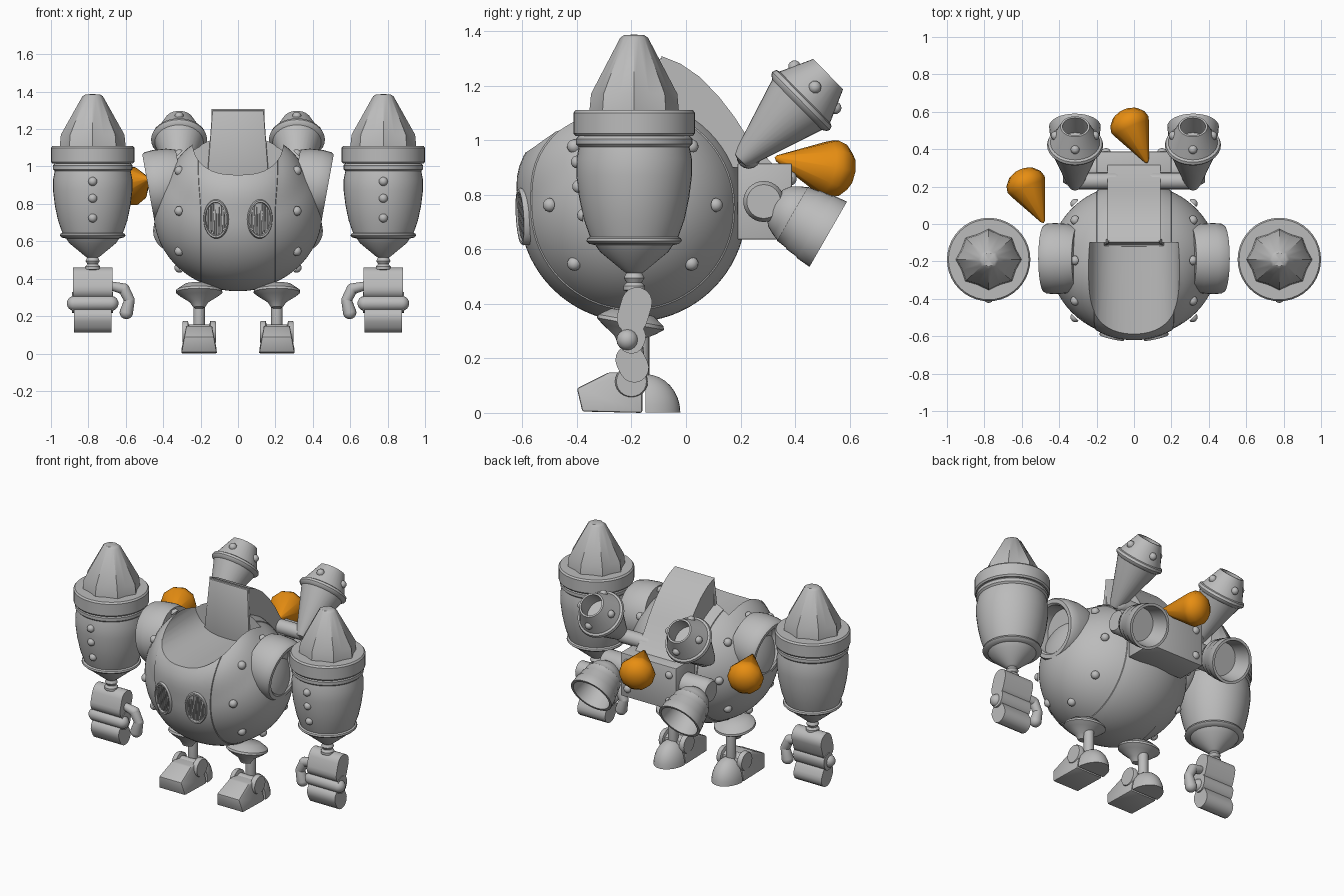
import bpy, bmesh, math
from mathutils import Vector, Matrix

if "Cube" in bpy.data.objects:
    bpy.data.objects.remove(bpy.data.objects["Cube"])

def material(name, rgb):
    m = bpy.data.materials.new(name)
    m.diffuse_color = (*rgb, 1)
    m.use_nodes = True
    m.node_tree.nodes["Principled BSDF"].inputs["Base Color"].default_value = m.diffuse_color
    return m

GREY = material("plain grey", (0.5, 0.5, 0.5))
ORANGE = material("flame orange", (0.8, 0.27, 0.006))
SIDES = (-1, 1)

def finish(name, bm, mat=GREY):
    bmesh.ops.remove_doubles(bm, verts=bm.verts, dist=1e-5)
    bmesh.ops.recalc_face_normals(bm, faces=bm.faces)
    me = bpy.data.meshes.new(name)
    bm.to_mesh(me)
    bm.free()
    me.materials.append(mat)
    ob = bpy.data.objects.new(name, me)
    bpy.context.collection.objects.link(ob)
    return ob

def frame(origin, axis, scale=(1, 1, 1)):
    q = Vector(axis).to_track_quat('Z', 'Y')
    return Matrix.Translation(origin) @ q.to_matrix().to_4x4() @ Matrix.Diagonal((*scale, 1))

def add_lathe(bm, profile, origin, axis=(0, 0, 1), segs=32, scale=(1, 1, 1), star=1.0):
    """Turn (radius, distance along axis) points round an axis."""
    mat = frame(origin, axis, scale)
    rings = []
    for r, t in profile:
        ring = []
        for i in range(segs):
            a = 2 * math.pi * i / segs
            rr = r * (star if i % 2 else 1)
            ring.append(bm.verts.new(mat @ Vector((rr * math.cos(a), rr * math.sin(a), t))))
        rings.append(ring)
    for p, q in zip(rings, rings[1:]):
        for i in range(segs):
            j = (i + 1) % segs
            bm.faces.new((p[i], p[j], q[j], q[i]))

def lathe(name, profile, origin, axis=(0, 0, 1), mat=GREY, **kw):
    bm = bmesh.new()
    add_lathe(bm, profile, origin, axis, **kw)
    return finish(name, bm, mat)

def prism(name, pts, x, half, taper=lambda z: 1, bevel=0):
    """Extrude a (y, z) outline along x."""
    bm = bmesh.new()
    a = [bm.verts.new((x - half * taper(z), y, z)) for y, z in pts]
    b = [bm.verts.new((x + half * taper(z), y, z)) for y, z in pts]
    bm.faces.new(a)
    bm.faces.new(b)
    for i in range(len(pts)):
        j = (i + 1) % len(pts)
        bm.faces.new((a[i], a[j], b[j], b[i]))
    if bevel:
        bmesh.ops.bevel(bm, geom=bm.edges[:], offset=bevel, segments=2, affect='EDGES', profile=0.5)
    return finish(name, bm)

def slot(name, x, a, b, r, half):
    """Rounded bar across x, its outline a stadium from a to b in (y, z)."""
    t = math.atan2(b[1] - a[1], b[0] - a[0])
    pts = [(c[0] + r * math.cos(t + o + k * math.pi / 8), c[1] + r * math.sin(t + o + k * math.pi / 8))
           for c, o in ((b, -math.pi / 2), (a, math.pi / 2)) for k in range(9)]
    return prism(name, pts, x, half)

def dome(r, h, n=6):
    return [(r * math.cos(math.pi / 2 * i / n), h * math.sin(math.pi / 2 * i / n)) for i in range(n + 1)]

def rod(name, a, b, r0, r1):
    a, b = Vector(a), Vector(b)
    L = (b - a).length
    prof = [(r, -t) for r, t in reversed(dome(r0, r0))] + [(r, L + t) for r, t in dome(r1, r1)]
    return lathe(name, prof, a, b - a, segs=16)

# Body: egg turned about x, with a slightly proud middle band
C = Vector((0, -0.195, 0.75))
prof = []
for i in range(49):
    x = -0.45 * math.cos(math.pi * i / 48)
    prof.append((0.412 * math.sqrt(max(0, 1 - (x / 0.45) ** 2)), x))
rs = 0.412 * math.sqrt(1 - (0.2 / 0.45) ** 2)
prof = ([p for p in prof if p[1] < -0.2] + [(rs, -0.2), (rs + 0.005, -0.198)]
        + [(r + 0.005, x) for r, x in prof if abs(x) < 0.19]
        + [(rs + 0.005, 0.198), (rs, 0.2)] + [p for p in prof if p[1] > 0.2])
body = lathe("body", prof, C, (1, 0, 0), segs=72)
# Swell the shell towards the cockpit rim
rim = Vector((0, -0.55, 0.8)).normalized()
for v in body.data.vertices:
    d = v.co - C
    f = max(0, min(1, (60 - math.degrees(d.angle(rim))) / 26))
    v.co = C + d * (1 + 0.065 * f * f * (3 - 2 * f))

# Cockpit hollow: rounded trough cut from front to seat
outline = []
for k in range(48):
    c, s = math.cos(k * math.pi / 24), math.sin(k * math.pi / 24)
    outline.append((math.copysign(abs(c) ** 0.8, c) * 0.245, 1.16 + math.copysign(abs(s) ** 0.8, s) * 0.205))
bm = bmesh.new()
f = bm.faces.new([bm.verts.new((x, -0.1, z)) for x, z in outline])
ext = bmesh.ops.extrude_face_region(bm, geom=[f])["geom"]
bmesh.ops.translate(bm, verts=[g for g in ext if isinstance(g, bmesh.types.BMVert)], vec=(0, -0.8, 0))
cutter = finish("cockpit_cutter", bm)
cutter.hide_render = True
mod = body.modifiers.new("cockpit", 'BOOLEAN')
mod.operation, mod.object, mod.solver = 'DIFFERENCE', cutter, 'EXACT'
bpy.context.view_layer.objects.active = body
bpy.ops.object.modifier_apply(modifier="cockpit")
bpy.data.objects.remove(cutter)

# Rivet rings on both sides of the body
bm = bmesh.new()
for s in SIDES:
    for k in range(8):
        a = k * math.pi / 4
        n = Vector((s * 0.315, 0.305 * math.cos(a), 0.305 * math.sin(a) + 0.012))
        add_lathe(bm, dome(0.026, 0.024, 4), C + n, n, segs=12)
finish("body_rivets", bm)

# Seat back arching over to the rear pack, with a raised cushion
arc = [(-0.09, 1.308), (-0.02, 1.28), (0.05, 1.232), (0.12, 1.16), (0.178, 1.085), (0.235, 0.995), (0.33, 0.9)]
prism("seat_back", [(-0.09, 0.9)] + arc, 0, 0.142)
prism("seat_cushion", [(-0.12, 0.94), (-0.08, 0.94), (-0.08, 1.3), (-0.1, 1.3)], 0, 0.165,
      lambda z: 1 - 0.45 * (z - 0.94), bevel=0.008)

# Rear engine pack
prism("engine_pack", [(0.188, 0.635), (0.388, 0.635), (0.388, 0.915), (0.188, 0.915)], 0, 0.2, bevel=0.006)
bm = bmesh.new()
for s in SIDES:
    for z in (0.69, 0.86):
        add_lathe(bm, dome(0.025, 0.02, 4), (s * 0.15, 0.386, z), (0, 1, 0), segs=12)
finish("engine_rivets", bm)

for s in SIDES:
    # Front vents with upright bars
    vo, va = Vector((s * 0.115, -0.59, 0.72)), Vector((s * 0.22, -0.96, -0.06))
    bm = bmesh.new()
    add_lathe(bm, [(0, -0.03), (0.105, -0.03), (0.105, 0.012), (0.1, 0.02), (0.09, 0.02), (0.086, 0.006),
                   (0, 0.006)], vo, va, scale=(0.65, 1, 1))
    for k in range(-3, 4):
        x = k * 0.0145
        h = 0.083 * math.sqrt(1 - (x / 0.056) ** 2)
        bmesh.ops.create_cube(bm, size=1, matrix=frame(vo, va) @ Matrix.Translation((x, 0, 0.008))
                              @ Matrix.Diagonal((0.007, 2 * h, 0.014, 1)))
    finish("front_vent", bm)

    # Shoulder sockets, open outwards
    lathe("shoulder_socket", [(0, -0.18), (0.17, -0.18), (0.185, -0.13), (0.19, -0.06), (0.187, -0.015),
                              (0.178, 0), (0.155, 0), (0.145, -0.01), (0.135, -0.09), (0, -0.09)],
          (s * 0.48, -0.185, 0.89), (s * 0.984, 0, -0.18), segs=40)

    # Upper exhausts with a lip, a tapered hollow mouth and a feed pipe
    d = Vector((0, 0.71, 0.70))
    base = Vector((s * 0.315, 0.215, 0.94))
    lathe("upper_exhaust", [(0, -0.03), (0.03, -0.02), (0.045, 0.01), (0.13, 0.27), (0.145, 0.28), (0.15, 0.29),
                            (0.145, 0.305), (0.132, 0.31), (0.078, 0.43), (0.067, 0.43), (0.085, 0.3), (0, 0.3)],
          base, d)
    rod("exhaust_pipe", (s * 0.1, 0.23, 0.94), (s * 0.29, 0.23, 0.94), 0.045, 0.045)
    bm = bmesh.new()
    for k in range(4):
        n = frame((0, 0, 0), d) @ Vector((math.cos(k * math.pi / 2), math.sin(k * math.pi / 2), 0.4))
        add_lathe(bm, dome(0.024, 0.022, 4), base + d * 0.32 + n * 0.107, n, segs=10)
    finish("exhaust_rivets", bm)

    # Lower bell thrusters on a round mount
    lathe("thruster_mount", [(0, 0), (0.075, 0), (0.075, 0.17), (0.062, 0.19), (0, 0.19)],
          (s * 0.19, 0.285, 0.775), (s, 0, 0))
    lathe("lower_thruster", [(0, -0.02), (0.06, -0.01), (0.085, 0.01), (0.102, 0.04), (0.11, 0.06), (0.114, 0.064),
                             (0.12, 0.105), (0.124, 0.11), (0.129, 0.155), (0.133, 0.16), (0.138, 0.215),
                             (0.122, 0.215), (0.1, 0.1), (0, 0.1)],
          (s * 0.316, 0.335, 0.762), (0, 0.87, -0.5))

    # Arms: pleated tip, collar, barrel and wrist
    X, Y = s * 0.777, -0.19
    lathe("arm_tip", [(0, 1.1), (0.177, 1.1), (0.17, 1.17), (0.055, 1.375), (0.04, 1.385), (0, 1.387)],
          (X, Y, 0), segs=16, star=0.89, scale=(1, 0.93, 1))
    lathe("arm_collar", [(0, 1.015), (0.215, 1.015), (0.223, 1.025), (0.223, 1.1), (0.215, 1.11), (0, 1.11)],
          (X, Y, 0), segs=40)
    lathe("arm_barrel", [(0, 1.02), (0.2, 1.02), (0.213, 1.005), (0.213, 0.985), (0.203, 0.975), (0.212, 0.93),
                         (0.212, 0.87), (0.202, 0.79), (0.185, 0.71), (0.162, 0.645), (0.172, 0.64),
                         (0.175, 0.63), (0.165, 0.62), (0.142, 0.615), (0.125, 0.59), (0.04, 0.52),
                         (0.025, 0.51), (0, 0.51)], (X, Y, 0), segs=40)
    lathe("wrist", [(0, 0.52), (0.028, 0.515), (0.038, 0.495), (0.028, 0.478), (0.04, 0.465), (0.04, 0.45),
                    (0, 0.44)], (X, Y, 0), segs=20)
    bm = bmesh.new()
    for z, r in ((0.92, 0.21), (0.83, 0.205), (0.725, 0.187)):
        add_lathe(bm, dome(0.024, 0.022, 4), (X, Y - r, z), (0, -1, 0), segs=14)
    finish("arm_buttons", bm)

    # Hands: rounded palm, knuckle roll, curled fingers and a hooked thumb
    slot("palm", X, (-0.18, 0.405), (-0.198, 0.345), 0.056, 0.106)
    rod("knuckle_roll", (X - 0.098, -0.215, 0.268), (X + 0.098, -0.215, 0.268), 0.04, 0.04)
    slot("knuckles", X, (-0.195, 0.28), (-0.2, 0.265), 0.048, 0.11)
    slot("fingers", X, (-0.205, 0.195), (-0.19, 0.165), 0.054, 0.1)
    joints = [(0.67, 0.36, 0.024), (0.61, 0.345, 0.03), (0.58, 0.285, 0.028), (0.597, 0.22, 0.036)]
    for (xa, za, ra), (xb, zb, rb) in zip(joints, joints[1:]):
        rod("thumb", (s * xa, -0.19, za), (s * xb, -0.19, zb), ra, rb)

    # Legs: hip saucer and stem
    F = s * 0.208
    lathe("hip_saucer", [(0, 0.08), (0.08, 0.075), (0.122, 0.045), (0.125, 0.032), (0.1, 0.012), (0.05, -0.02),
                         (0.03, -0.05), (0, -0.05)], (F, -0.21, 0.295), (0, 0.18, 0.98))
    rod("leg_stem", (F, -0.165, 0.29), (F, -0.165, 0.13), 0.031, 0.031)
    # Ankle with side discs
    lathe("ankle", [(0, -0.09), (0.055, -0.09), (0.06, -0.08), (0.06, -0.06), (0.04, -0.055), (0.04, 0.055),
                    (0.06, 0.06), (0.06, 0.08), (0.055, 0.09), (0, 0.09)], (F, -0.2, 0.115), (1, 0, 0), segs=24)
    # Foot: wedge toe and half dome heel
    prism("toe", [(-0.38, 0.005), (-0.16, 0), (-0.16, 0.14), (-0.21, 0.148), (-0.285, 0.148), (-0.4, 0.09)],
          F, 0.096, lambda z: 1 - 1.9 * z, bevel=0.008)
    bm = bmesh.new()
    add_lathe(bm, [(0, 0)] + dome(0.095, 0.14, 8), (F, -0.15, 0.002), scale=(1, 1.36, 1))
    bmesh.ops.bisect_plane(bm, geom=bm.verts[:] + bm.edges[:] + bm.faces[:], plane_co=(0, -0.149, 0),
                           plane_no=(0, -1, 0), clear_outer=True)
    bmesh.ops.holes_fill(bm, edges=[e for e in bm.edges if e.is_boundary])
    finish("heel", bm)

# Loose flames
for x, y in ((0.072, 0.325), (-0.483, 0.005)):
    lathe("flame", [(0, 0), (0.012, 0.01), (0.1, 0.205), (0.109, 0.23), (0.1, 0.265), (0.07, 0.298), (0.035, 0.312),
                    (0, 0.316)], (x, y, 0.935), (-0.1, 0.22, -0.042), ORANGE, segs=10)

# Smooth shading, keeping hard edges
bpy.ops.object.select_all(action='SELECT')
bpy.context.view_layer.objects.active = body
bpy.ops.object.shade_smooth_by_angle(angle=math.radians(35))
